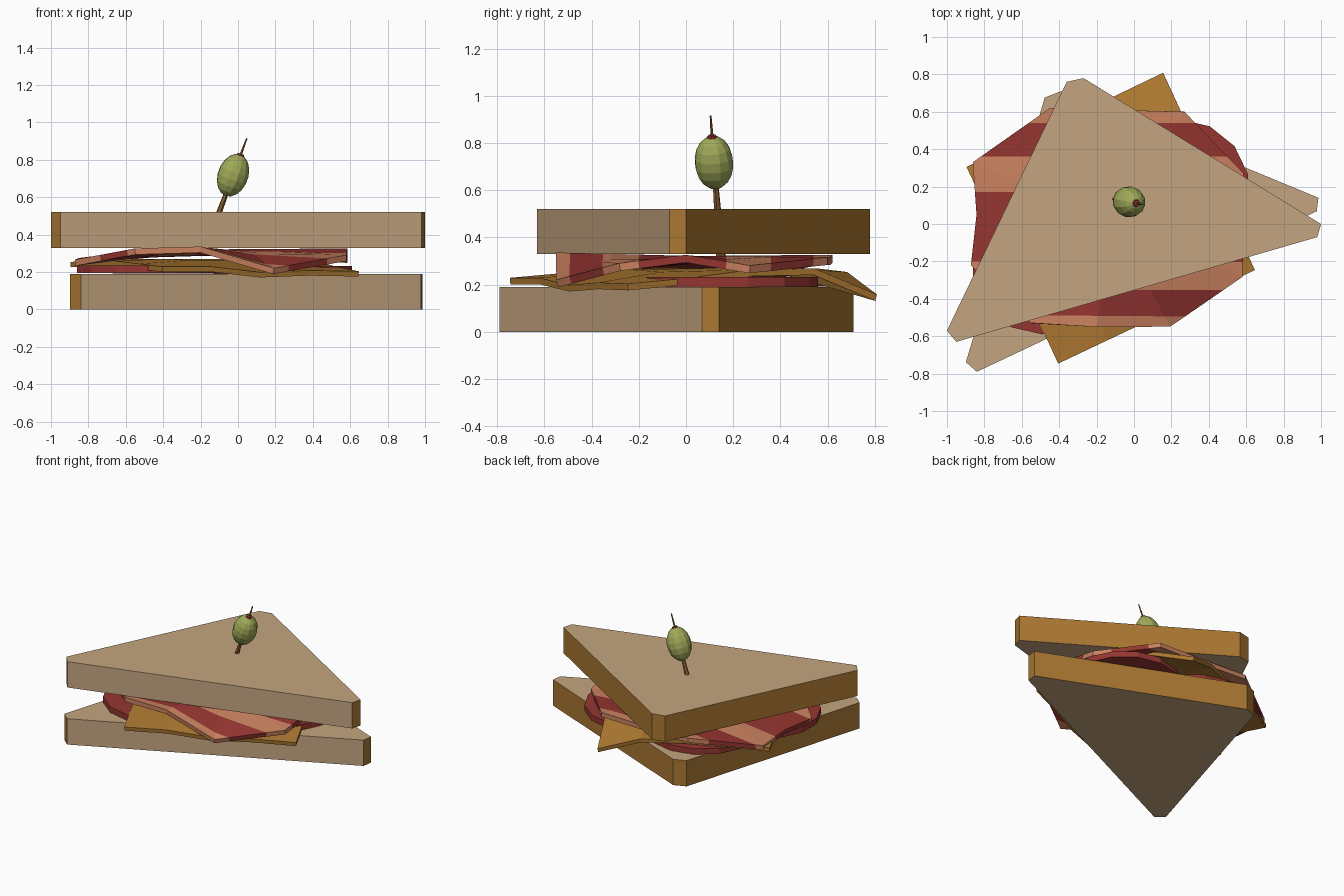
import bpy, bmesh, math
from mathutils import Vector, Matrix

if "Cube" in bpy.data.objects:
    bpy.data.objects.remove(bpy.data.objects["Cube"])


def material(name, rgb):
    m = bpy.data.materials.new(name)
    m.diffuse_color = (*rgb, 1)
    m.use_nodes = True
    m.node_tree.nodes["Principled BSDF"].inputs["Base Color"].default_value = m.diffuse_color
    return m


BREAD = material("bread", (0.55, 0.376, 0.215))
CRUST = material("crust", (0.40, 0.185, 0.032))
CHEESE = material("cheese", (0.43, 0.195, 0.032))
MEAT = material("red meat", (0.30, 0.036, 0.03))
FAT = material("pink fat", (0.59, 0.22, 0.115))
OLIVE = material("olive green", (0.35, 0.40, 0.098))
WOOD = material("pick wood", (0.28, 0.125, 0.03))


def finish(name, bm, mats, thick=0):
    bmesh.ops.recalc_face_normals(bm, faces=bm.faces)
    me = bpy.data.meshes.new(name)
    bm.to_mesh(me)
    bm.free()
    for m in mats:
        me.materials.append(m)
    ob = bpy.data.objects.new(name, me)
    bpy.context.collection.objects.link(ob)
    if thick:
        mod = ob.modifiers.new("thickness", 'SOLIDIFY')
        mod.thickness = thick
        mod.offset = 0
    return ob


# Bread: half slice with clipped corners; first edge is the cut side
SLICE = [(-0.95, -0.63), (0.98, -0.07), (1.0, 0.0),
         (-0.27, 0.78), (-0.36, 0.76), (-1.0, -0.57)]


def bread(name, z0, z1, turn, shift):
    pivot = Vector(SLICE[0])
    rot = Matrix.Rotation(math.radians(turn), 2)
    pts = [rot @ (Vector(p) - pivot) + pivot + Vector(shift) for p in SLICE]
    bm = bmesh.new()
    lo = [bm.verts.new((p.x, p.y, z0)) for p in pts]
    hi = [bm.verts.new((p.x, p.y, z1)) for p in pts]
    bm.faces.new(lo[::-1])
    bm.faces.new(hi)
    n = len(pts)
    for i in range(n):
        j = (i + 1) % n
        f = bm.faces.new((lo[i], lo[j], hi[j], hi[i]))
        f.material_index = 0 if i == 0 else 1
    finish(name, bm, [BREAD, CRUST])


bread("bottom_bread", 0.0, 0.19, 9.1, (0.11, -0.16))
bread("top_bread", 0.33, 0.52, 0, (0, 0))

# Round meat slices lying on the bottom bread
for i, (x, y) in enumerate([(0.24, 0.18), (-0.30, 0.23), (-0.49, -0.21)]):
    bm = bmesh.new()
    bmesh.ops.create_cone(bm, cap_ends=True, segments=14, radius1=0.38,
                          radius2=0.38, depth=0.042,
                          matrix=Matrix.Translation((x, y, 0.211 + 0.002 * i)))
    finish(f"meat_slice_{i + 1}", bm, [MEAT])

# Cheese: square sheet with drooping edges, heights by row from the front
HEIGHTS = [(.215, .215, .185, .195, .19),
           (.23, .25, .25, .24, .215),
           (.245, .257, .257, .257, .25),
           (.25, .257, .257, .257, .255),
           (.24, .25, .255, .24, .145)]
c, e1, e2 = Vector((-0.125, 0.03)), Vector((0.525, 0.25)), Vector((-0.245, 0.525))
bm = bmesh.new()
grid = []
for r, row in enumerate(HEIGHTS):
    line = []
    for k, z in enumerate(row):
        p = c + e1 * (k / 2 - 1) + e2 * (r / 2 - 1)
        line.append(bm.verts.new((p.x, p.y, z)))
    grid.append(line)
for r in range(4):
    for k in range(4):
        bm.faces.new((grid[r][k], grid[r][k + 1], grid[r + 1][k + 1], grid[r + 1][k]))
finish("cheese_slice", bm, [CHEESE], 0.028)

# Bacon: wavy sheet, cut into red and pink stripes across y
EDGE = [(-.87, -.22, .25), (-.55, -.53, .31), (-.2, -.55, .32), (.19, -.545, .205),
        (.58, -.28, .275), (.585, 0, .31), (.585, .27, .265), (.27, .6, .30),
        (-.1, .61, .30), (-.45, .62, .31), (-.86, .33, .255), (-.84, .05, .26)]
mid = Vector((-0.12, 0.03, 0.305))
bm = bmesh.new()
hub = bm.verts.new(mid)
inner = [bm.verts.new(mid.lerp(Vector(p), 0.6)) for p in EDGE]
for v in inner:
    v.co.z = max(v.co.z, 0.292)
outer = [bm.verts.new(p) for p in EDGE]
for i in range(len(EDGE)):
    j = (i + 1) % len(EDGE)
    bm.faces.new((hub, inner[i], inner[j]))
    bm.faces.new((inner[i], outer[i], outer[j], inner[j]))
CUTS = [-0.49, -0.35, -0.2, 0.17, 0.36, 0.54]
for y in CUTS:
    bmesh.ops.bisect_plane(bm, geom=bm.verts[:] + bm.edges[:] + bm.faces[:],
                           plane_co=(0, y, 0), plane_no=(0, 1, 0))
for f in bm.faces:
    y = f.calc_center_median().y
    f.material_index = 1 - sum(y > cut for cut in CUTS) % 2
finish("bacon", bm, [MEAT, FAT], 0.033)

# Leaning pick with an olive and its red stuffing
base, tip = Vector((-0.175, 0.148, 0.32)), Vector((0.047, 0.104, 0.915))
axis = (tip - base).normalized()
lean = axis.to_track_quat('Z', 'Y').to_matrix().to_4x4()


def on_pick(z):
    return base.lerp(tip, (z - base.z) / (tip.z - base.z))


bm = bmesh.new()
bmesh.ops.create_cone(bm, cap_ends=True, segments=6, radius1=0.021, radius2=0.004,
                      depth=(tip - base).length,
                      matrix=Matrix.Translation((base + tip) / 2) @ lean)
finish("pick", bm, [WOOD])

bm = bmesh.new()
bmesh.ops.create_uvsphere(bm, u_segments=12, v_segments=9, radius=1,
                          matrix=Matrix.Translation(on_pick(0.718)) @ lean
                          @ Matrix.Diagonal((0.083, 0.083, 0.118, 1)))
finish("olive", bm, [OLIVE])

bm = bmesh.new()
bmesh.ops.create_cone(bm, cap_ends=True, segments=8, radius1=0.026, radius2=0.018,
                      depth=0.02, matrix=Matrix.Translation(on_pick(0.822)) @ lean)
finish("olive_stuffing", bm, [MEAT])
